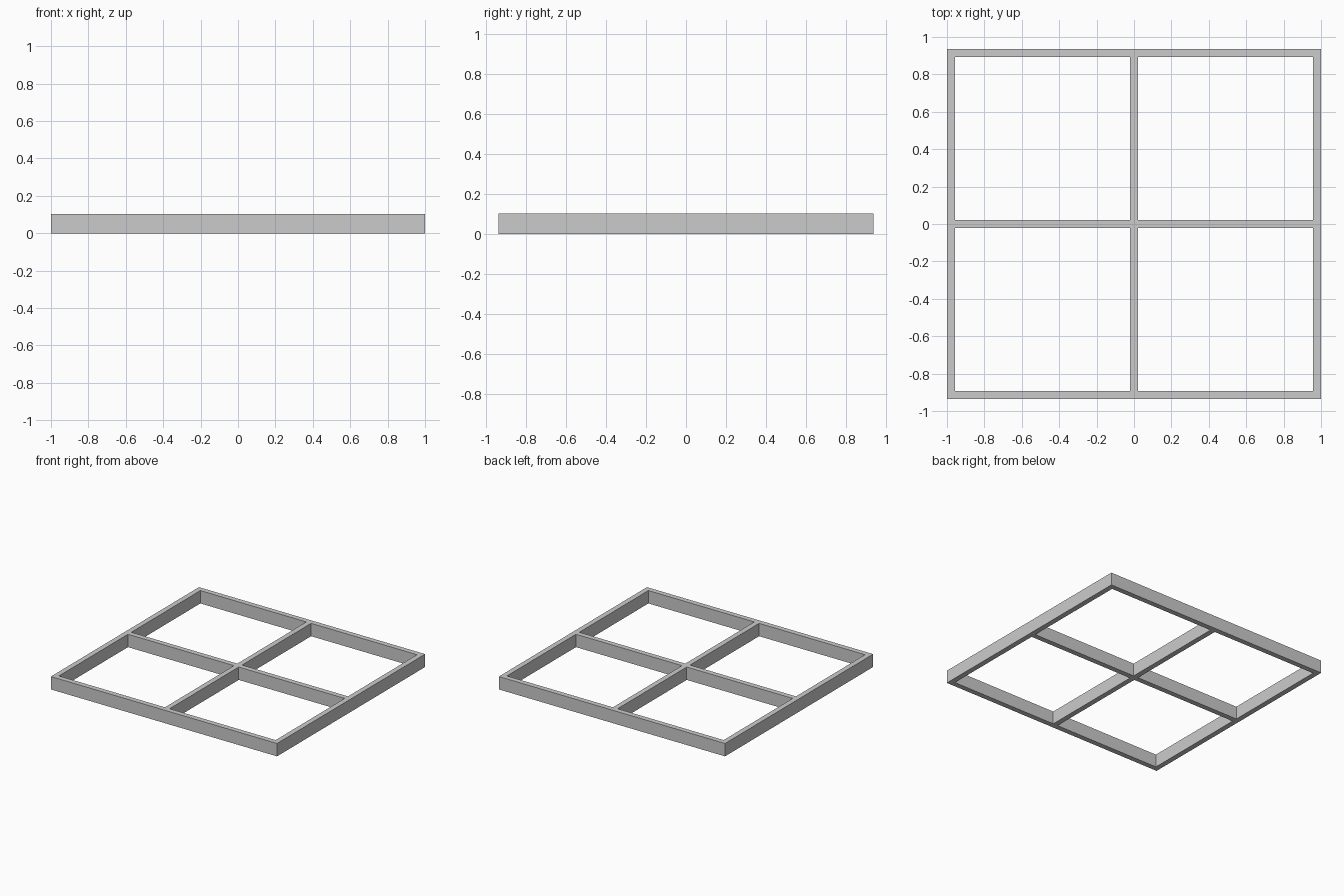
import bpy

if "Cube" in bpy.data.objects:
    bpy.data.objects.remove(bpy.data.objects["Cube"])

X, Y = 1.0, 0.935      # outer half sizes
H, W = 0.103, 0.042    # bar height and width


def bar(name, x0, x1, y0, y1):
    bpy.ops.mesh.primitive_cube_add(
        size=1, location=((x0 + x1) / 2, (y0 + y1) / 2, H / 2))
    ob = bpy.context.object
    ob.name = name
    ob.scale = (x1 - x0, y1 - y0, H)
    bpy.ops.object.transform_apply(location=False, rotation=False, scale=True)
    return ob


# Outer frame: full-width front and back rails, side rails butted between them
bar("front_rail", -X, X, -Y, -Y + W)
bar("back_rail", -X, X, Y - W, Y)
bar("left_rail", -X, -X + W, -Y + W, Y - W)
bar("right_rail", X - W, X, -Y + W, Y - W)

# Cross dividers: one through bar and two half bars meeting it
bar("long_divider", -W / 2, W / 2, -Y + W, Y - W)
bar("left_divider", -X + W, -W / 2, -W / 2, W / 2)
bar("right_divider", W / 2, X - W, -W / 2, W / 2)
